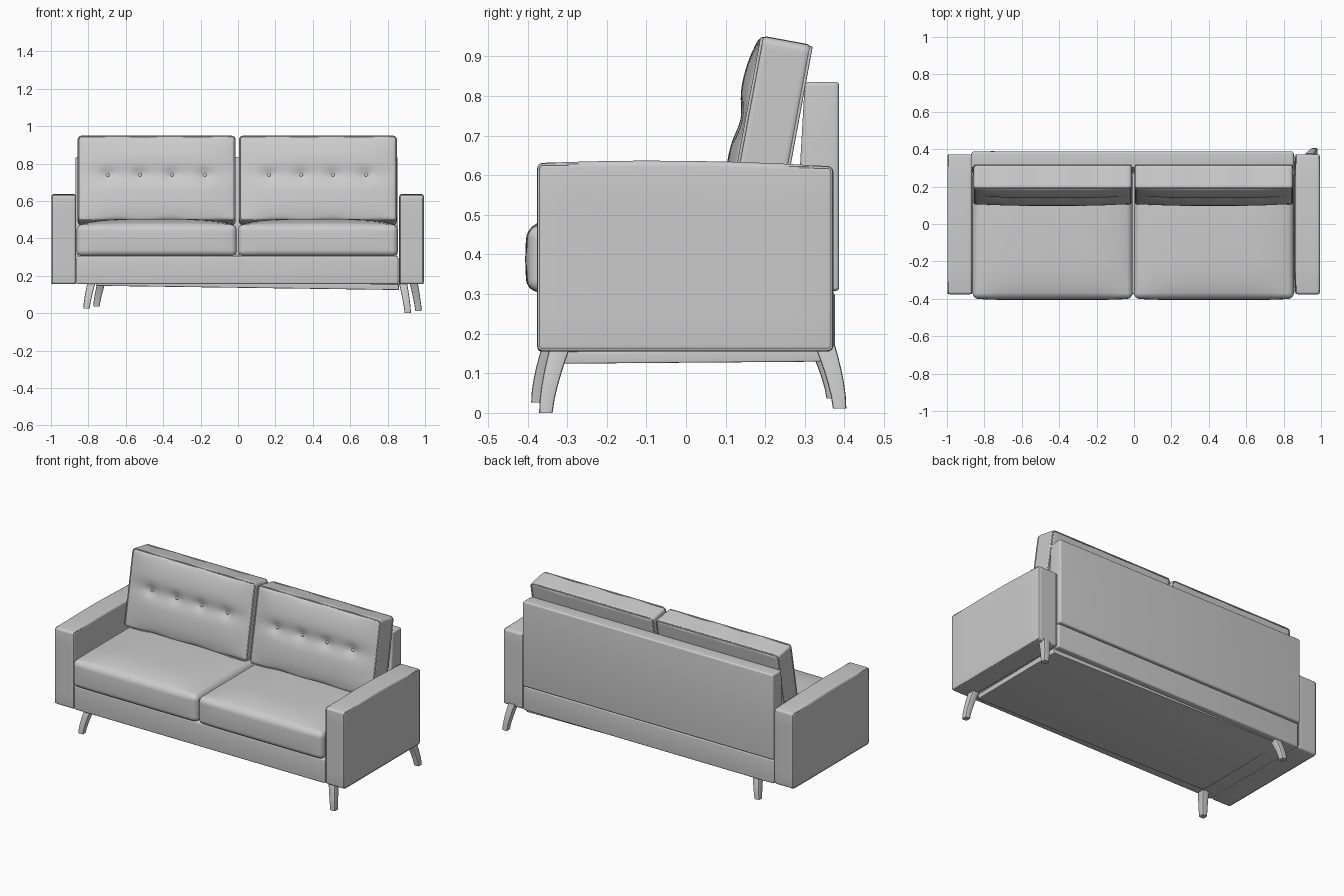
import bpy, bmesh, math
from mathutils import Vector

if "Cube" in bpy.data.objects:
    bpy.data.objects.remove(bpy.data.objects["Cube"])


def add_object(name, data, loc=(0, 0, 0), rot=(0, 0, 0)):
    ob = bpy.data.objects.new(name, data)
    bpy.context.collection.objects.link(ob)
    ob.location, ob.rotation_euler = loc, rot
    return ob


def smooth(ob, angle=40):
    bpy.ops.object.select_all(action='DESELECT')
    ob.select_set(True)
    bpy.context.view_layer.objects.active = ob
    bpy.ops.object.shade_smooth_by_angle(angle=math.radians(angle))


def soft_box(name, lo, hi, r, n=8, shape=None, rot=(0, 0, 0), k=3):
    """Box with rounded edges; shape(p, half_size) bends the surface afterwards."""
    lo, hi = Vector(lo), Vector(hi)
    h = (hi - lo) / 2
    bm = bmesh.new()
    bmesh.ops.create_cube(bm, size=2)
    bmesh.ops.subdivide_edges(bm, edges=bm.edges[:], cuts=n - 1, use_grid_fill=True)

    def place(t, half):
        i = (t + 1) / 2 * n
        if i <= k:
            return -half + r * i / k
        if i >= n - k:
            return half - r * (n - i) / k
        return -half + r + (2 * half - 2 * r) * (i - k) / (n - 2 * k)

    for v in bm.verts:
        p = Vector([place(v.co[a], h[a]) for a in range(3)])
        core = Vector([max(-h[a] + r, min(h[a] - r, p[a])) for a in range(3)])
        d = p - core
        if d.length > 1e-7:
            p = core + d.normalized() * r
        v.co = shape(p, h) if shape else p
    me = bpy.data.meshes.new(name)
    bm.to_mesh(me)
    bm.free()
    ob = add_object(name, me, (lo + hi) / 2, rot)
    smooth(ob)
    return ob


def piping(name, points, loc, rot=(0, 0, 0), depth=0.004):
    cu = bpy.data.curves.new(name, 'CURVE')
    cu.dimensions = '3D'
    cu.bevel_depth, cu.bevel_resolution = depth, 2
    sp = cu.splines.new('POLY')
    sp.points.add(len(points) - 1)
    for q, p in zip(sp.points, points):
        q.co = (*p, 1)
    sp.use_cyclic_u = True
    return add_object(name, cu, loc, rot)


def round_rect(a, b, r, seg=4):
    pts = []
    for c, (sx, sy) in enumerate([(1, 1), (-1, 1), (-1, -1), (1, -1)]):
        for i in range(seg + 1):
            t = math.pi / 2 * (c + i / seg)
            pts.append((sx * (a - r) + r * math.cos(t), sy * (b - r) + r * math.sin(t)))
    return pts


# Base rail, and the tilted underside panel
soft_box("base_frame", (-0.865, -0.375, 0.155), (0.857, 0.376, 0.305), 0.01)
soft_box("underside_panel", (-0.76, -0.31, 0.138), (0.86, 0.34, 0.168), 0.004,
         rot=(0.008, 0.0138, 0))


# Backrest, thicker towards the bottom
def back_shape(p, h):
    if p.y < 0:
        p.y -= 0.03 * (h.z - p.z) / (2 * h.z)
    return p


soft_box("backrest", (-0.868, 0.30, 0.308), (0.853, 0.387, 0.836), 0.01, shape=back_shape)


# Arms with slightly crowned tops and piped edges
def arm_shape(p, h):
    if p.z > 0:
        p.z += 0.010 * (1 - ((p.y + 0.08) / h.y) ** 2) * p.z / h.z
    return p


for side, x0 in (("left", -0.998), ("right", 0.862)):
    lo, hi = (x0, -0.376, 0.155), (x0 + 0.132, 0.372, 0.627)
    soft_box(side + "_arm", lo, hi, 0.014, n=12, shape=arm_shape)
    mid = [(a + b) / 2 for a, b in zip(lo, hi)]
    for face, sx in (("a", -1), ("b", 1)):
        half = Vector((0.066, 0.374, 0.236))
        pts = [arm_shape(Vector((sx * 0.062, y, z)), half)
               for y, z in round_rect(0.370, 0.232, 0.012)]
        piping(f"{side}_arm_piping_{face}", pts, mid, depth=0.003)


# Seat cushions
def seat_shape(p, h):
    u, v = p.x / h.x, p.y / h.y
    if p.z > 0:
        p.z += 0.033 * (1 - u ** 4) * (1 - v ** 4) * p.z / h.z
    if p.y < 0:
        p.y -= 0.008 * (1 - (p.z / 0.1) ** 2) * (1 - u ** 6) * -v
    return p


# Back cushions: full front with a row of tufts
BUTTONS = [-0.262, -0.09, 0.08, 0.258]
ROW = 0.018


def cushion_shape(p, h):
    u, w = p.x / h.x, p.z / h.z
    if p.y < 0:
        f = -p.y / h.y
        edge = max(0, 1 - u ** 4) * max(0, 1 - w ** 4)
        y = -0.026 * edge
        y += 0.014 * math.exp(-((p.z - ROW) / 0.05) ** 2) * (1 - u ** 4)
        for b in BUTTONS:
            y += 0.014 * math.exp(-((p.x - b) ** 2 + (p.z - ROW) ** 2) / 0.03 ** 2)
        p.y += y * f
    if abs(p.z) > h.z * 0.9:
        p.z += 0.003 * math.sin(p.x * 22)
    return p


TILT = (math.radians(-10.5), 0, 0)
for side, x0, x1 in (("left", -0.863, -0.007), ("right", -0.001, 0.855)):
    soft_box(side + "_seat_cushion", (x0, -0.398, 0.305), (x1, 0.285, 0.472), 0.03,
             n=28, shape=seat_shape, k=4)
    lo, hi = (x0 + 0.006, 0.145, 0.478), (x1 - 0.006, 0.279, 0.942)
    cushion = soft_box(side + "_back_cushion", lo, hi, 0.018, n=44,
                       shape=cushion_shape, rot=TILT)
    half = (Vector(hi) - Vector(lo)) / 2
    for face, y in (("front", -half.y + 0.004), ("rear", half.y - 0.004)):
        rect = round_rect(half.x - 0.004, half.z - 0.004, 0.018)
        piping(f"{side}_cushion_piping_{face}", [(x, y, z) for x, z in rect],
               cushion.location, TILT)
    # Buttons sit in the tufts
    for i, b in enumerate(BUTTONS):
        bm = bmesh.new()
        bmesh.ops.create_uvsphere(bm, u_segments=12, v_segments=8, radius=0.011)
        spot = cushion_shape(Vector((b, -half.y, ROW)), half)
        for v in bm.verts:
            v.co.y *= 0.5
            v.co += spot
        me = bpy.data.meshes.new("button")
        bm.to_mesh(me)
        bm.free()
        smooth(add_object(f"{side}_button_{i + 1}", me, cushion.location, TILT))


# Splayed, tapered, slightly bowed legs
def leg(name, x, y, z, sx, sy):
    bm = bmesh.new()
    rings = []
    steps = 5
    for i in range(steps + 1):
        t = i / steps
        cx = x - sx * 0.028 * t ** 1.3
        cy = y - sy * 0.038 * t ** 1.5
        a, b = 0.017 + 0.005 * t, 0.017 + 0.009 * t
        ring = round_rect(a, b, 0.006, seg=2)
        rings.append([bm.verts.new((cx + px, cy + py, z + (0.172 - z) * t)) for px, py in ring])
    m = len(rings[0])
    for r0, r1 in zip(rings, rings[1:]):
        for j in range(m):
            bm.faces.new((r0[j], r0[(j + 1) % m], r1[(j + 1) % m], r1[j]))
    bm.faces.new(rings[0][::-1])
    bm.faces.new(rings[-1])
    me = bpy.data.meshes.new(name)
    bm.to_mesh(me)
    bm.free()
    smooth(add_object(name, me))


leg("front_left_leg", -0.81, -0.374, 0.026, -1, -1)
leg("back_left_leg", -0.757, 0.372, 0.036, -1, 1)
leg("front_right_leg", 0.908, -0.354, 0.0, 1, -1)
leg("back_right_leg", 0.965, 0.388, 0.011, 1, 1)
